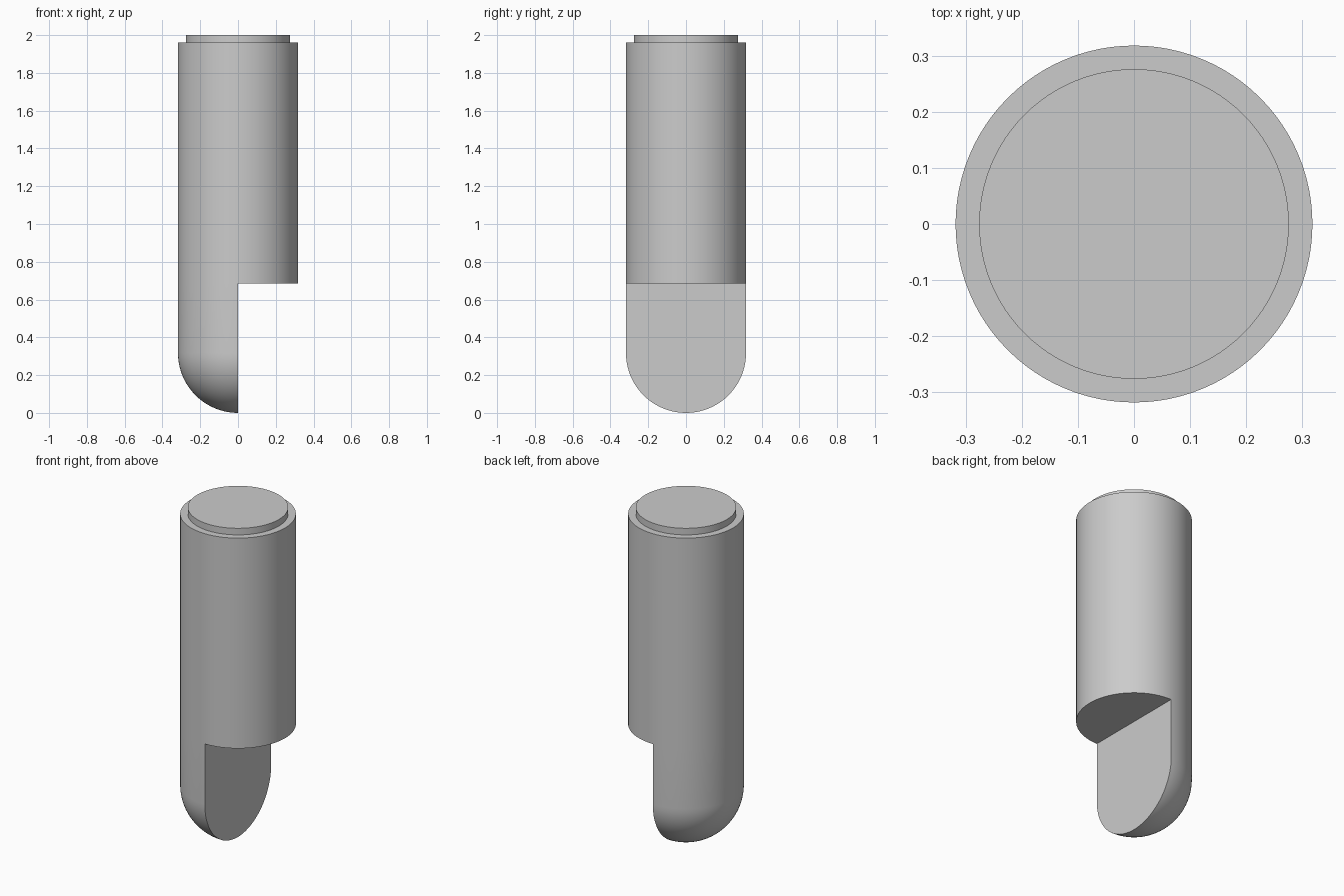
import bpy
import bmesh
from math import cos, sin, pi
from mathutils import Vector

cube = bpy.data.objects.get("Cube")
if cube:
    bpy.data.objects.remove(cube, do_unlink=True)

RADIUS = 0.318      # body, also the rounded end
CAP_RADIUS = 0.276  # raised disc on top
STEP = 0.685        # height of the cut-away shoulder
SHOULDER = 1.96
TOP = 2.0
SEGMENTS = 48       # per half turn
RINGS = 20

grey = bpy.data.materials.new("grey")
grey.use_nodes = True
colour = (0.6, 0.6, 0.6, 1)
grey.diffuse_color = colour
grey.node_tree.nodes["Principled BSDF"].inputs["Base Color"].default_value = colour


def half_turn(bm, profile, side):
    """Sweep a (radius, height) profile half way round z, starting at side * y."""
    verts = [bm.verts.new((0, side * r, z)) for r, z in profile]
    edges = [bm.edges.new(pair) for pair in zip(verts, verts[1:])]
    bmesh.ops.spin(bm, geom=verts + edges, cent=(0, 0, 0), axis=(0, 0, 1),
                   angle=pi, steps=SEGMENTS, use_merge=False)


bm = bmesh.new()
upper = [(RADIUS, STEP), (RADIUS, SHOULDER), (CAP_RADIUS, SHOULDER),
         (CAP_RADIUS, TOP), (0, TOP)]
dome = [(RADIUS * sin(a), RADIUS * (1 - cos(a)))
        for a in (pi / 2 * i / RINGS for i in range(RINGS + 1))]
dome[0] = (0, 0)

# Full-length half with the rounded end, and the short half with a flat underside
half_turn(bm, dome + upper, 1)
half_turn(bm, [(0, STEP)] + upper, -1)
bmesh.ops.remove_doubles(bm, verts=bm.verts[:], dist=0.0001)

# Flat wall of the cut-away closes the remaining opening
rim = [e for e in bm.edges if e.is_boundary]
bmesh.ops.holes_fill(bm, edges=rim, sides=0)
bmesh.ops.recalc_face_normals(bm, faces=bm.faces[:])

mesh = bpy.data.meshes.new("rounded_pin")
bm.to_mesh(mesh)
bm.free()
mesh.materials.append(grey)

pin = bpy.data.objects.new("rounded_pin", mesh)
bpy.context.collection.objects.link(pin)
bpy.ops.object.select_all(action="DESELECT")
pin.select_set(True)
bpy.context.view_layer.objects.active = pin
bpy.ops.object.shade_smooth_by_angle(angle=pi / 6)
